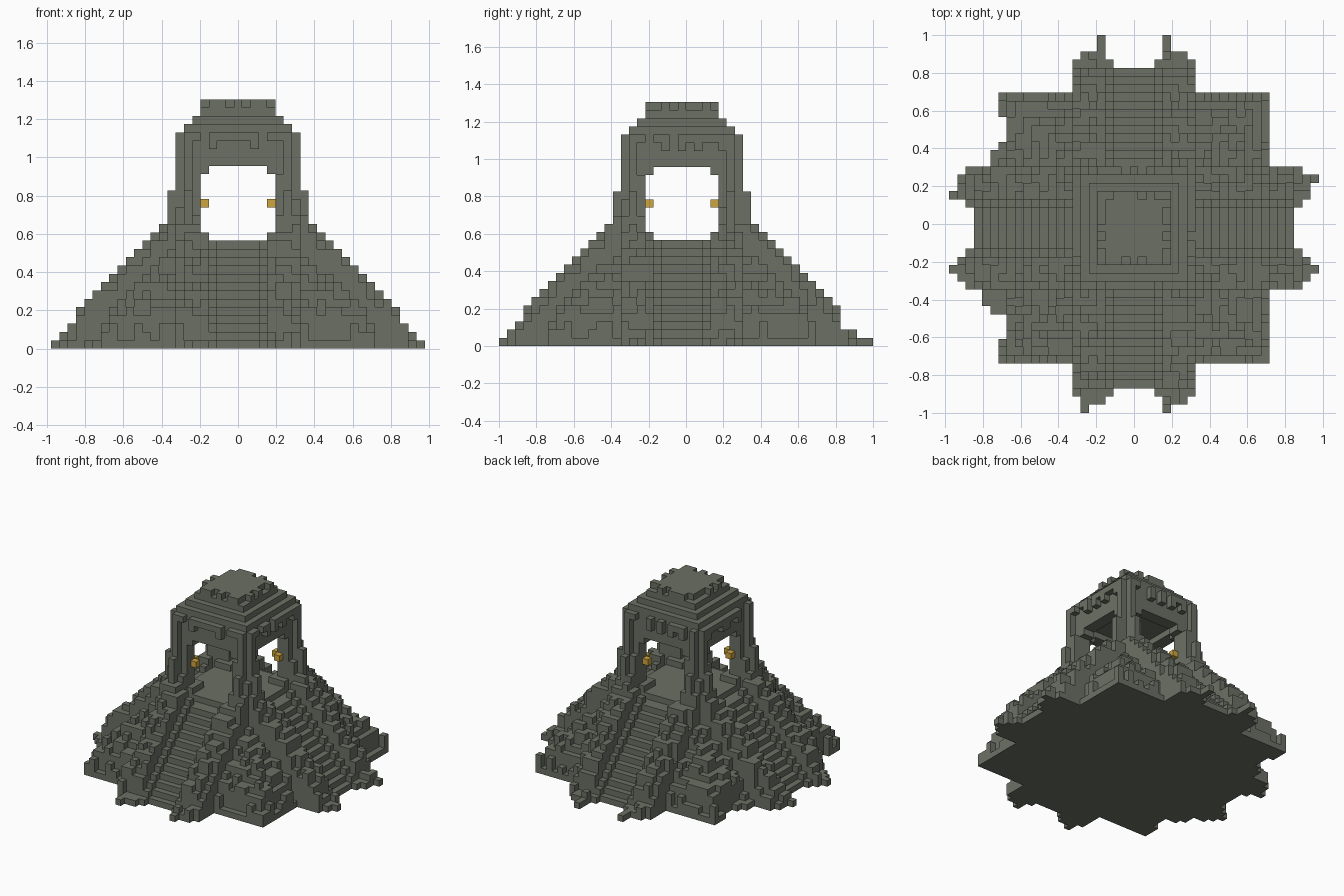
import bpy
import bmesh
import random
from mathutils import Vector

random.seed(7)
V = 2 / 46                      # edge of one block
OFFSET = Vector((0, -0.5, 0))   # tower axis sits half a block forward

cube = bpy.data.objects.get("Cube")
if cube:
    bpy.data.objects.remove(cube, do_unlink=True)


def material(name, rgb):
    mat = bpy.data.materials.new(name)
    mat.use_nodes = True
    mat.diffuse_color = (*rgb, 1)
    mat.node_tree.nodes["Principled BSDF"].inputs["Base Color"].default_value = (*rgb, 1)
    return mat


stone = material("mossy stone", (0.149, 0.163, 0.129))
gold = material("lantern gold", (0.61, 0.375, 0.05))

parts = {n: set() for n in ("lanterns", "rubble_mounds", "stairs", "stair_walls",
                            "temple_floor", "pillars", "lintels", "roof")}


def column(part, i, j, top, bottom=0):
    parts[part].update((i, j, k) for k in range(bottom, top))


def slab(part, half, k):
    for i in range(-half, half + 1):
        for j in range(-half, half + 1):
            parts[part].add((i, j, k))


# Four turns of (distance along wing, offset across wing)
TURNS = [lambda r, t: (r, t), lambda r, t: (-r, t),
         lambda r, t: (t, r), lambda r, t: (t, -r)]

# Corner mounds: stepped pyramid covered in loose blocks, low at the rim
for i in range(-16, 17):
    for j in range(-16, 17):
        if min(abs(i), abs(j)) > 7:
            m = max(abs(i), abs(j))
            if i == -16 and 10 < abs(j) < 14:
                continue
            if m == 16:
                column("rubble_mounds", i, j, random.choice((1, 1, 2, 3)))
            else:
                column("rubble_mounds", i, j, 19 - m + random.choice((0, 0, 0, 1, 1)))
for i, j in ((-17, 8), (-17, 9), (-17, -8), (-18, -8), (-18, -9), (-17, -9), (-17, -10)):
    column("rubble_mounds", i, j, 1)

# Stairs, flanking walls and the rubble tails at their feet
for n, turn in enumerate(TURNS):
    for r in range(8, 20):
        for t in range(-7, 8):
            if abs(t) <= 3:
                column("stairs", *turn(r, t), min(20 - r + abs(t) // 3, 13))
            else:
                h = 23 - r + random.choice((0, 0, 1, 1))
                if abs(t) == 7:
                    h -= random.choice((0, 1, 2))
                column("stair_walls", *turn(r, t), min(h, 14) if abs(t) == 4 else h)
    for s in (-1, 1):
        for t in range(3, 8):
            column("stair_walls", *turn(20, s * t), 1 if t == 3 else random.choice((1, 2, 3)))
        for t in (4, 5, 6):
            column("stair_walls", *turn(21, s * t), random.choice((1, 1, 2)))
        tip = random.choice((4, 5, 6))
        column("stair_walls", *turn(22, s * tip), 1)
        if n == 2:
            column("stair_walls", *turn(23, s * tip), 1)

# Floor: a flat deck one step above the landing
for i in range(-7, 8):
    for j in range(-7, 8):
        column("temple_floor", i, j, 13 if max(abs(i), abs(j)) < 7 else 12)

# Corner pillars with ragged buttresses, and a lantern on each jamb
for sx in (-1, 1):
    for sy in (-1, 1):
        for a in range(5, 8):
            for b in range(5, 8):
                top = random.randint(15, 19) if a == b == 7 else 22
                if 5 in (a, b) and 7 in (a, b):
                    top = random.randint(16, 21)
                column("pillars", sx * a, sy * b, top, 12)
        for b in (5, 6, 7):
            top = 19 if b == 6 else random.randint(14, 17)
            column("pillars", sx * 8, sy * b, top, 12)
            column("pillars", sx * b, sy * 8, top, 12)
        column("lanterns", sx * 4, sy * 5, 18, 17)
        column("lanterns", sx * 5, sy * 4, 18, 17)
        column("temple_floor", sx * 4, sy * 4, 14)

# Opening corners and lintels with hanging blocks under the cornice
for turn in TURNS:
    for s in (-1, 1):
        for r in (5, 6):
            parts["pillars"].add((*turn(r, s * 4), 13))
            parts["lintels"].add((*turn(r, s * 4), 21))
    for t in range(-6, 7):
        for r in (5, 6):
            column("lintels", *turn(r, t), 25, 22)
        drop = 22 if abs(t) > 5 else random.choice((26, 25, 25, 24, 24))
        column("lintels", *turn(7, t), 26, drop)

# Ceiling and stepped roof with a ragged, flat crest
for k, half in ((23, 4), (24, 4), (25, 6), (26, 6), (27, 5), (28, 4), (29, 3)):
    slab("roof", half, k)
for turn in TURNS:
    for t in range(-3, 4):
        if random.random() < 0.6:
            parts["roof"].add((*turn(4, t), 29))

occupied = set().union(*parts.values())
SIDES = [Vector(d) for d in ((1, 0, 0), (-1, 0, 0), (0, 1, 0),
                             (0, -1, 0), (0, 0, 1), (0, 0, -1))]


# Turn a set of blocks into a mesh of its exposed faces
def build(name, cells, mat):
    bm = bmesh.new()
    for cell in sorted(cells):
        centre = Vector(cell) + OFFSET + Vector((0, 0, 0.5))
        for d in SIDES:
            if tuple(int(c + e) for c, e in zip(cell, d)) in occupied:
                continue
            u = Vector((d.y, d.z, d.x))
            w = d.cross(u)
            corners = (-u - w, u - w, u + w, w - u)
            bm.faces.new([bm.verts.new((centre + (d + c) / 2) * V) for c in corners])
    bmesh.ops.remove_doubles(bm, verts=bm.verts, dist=V / 100)
    mesh = bpy.data.meshes.new(name)
    bm.to_mesh(mesh)
    bm.free()
    mesh.materials.append(mat)
    obj = bpy.data.objects.new(name, mesh)
    bpy.context.collection.objects.link(obj)


done = set()
for name, cells in parts.items():
    build(name, cells - done, gold if name == "lanterns" else stone)
    done |= cells
